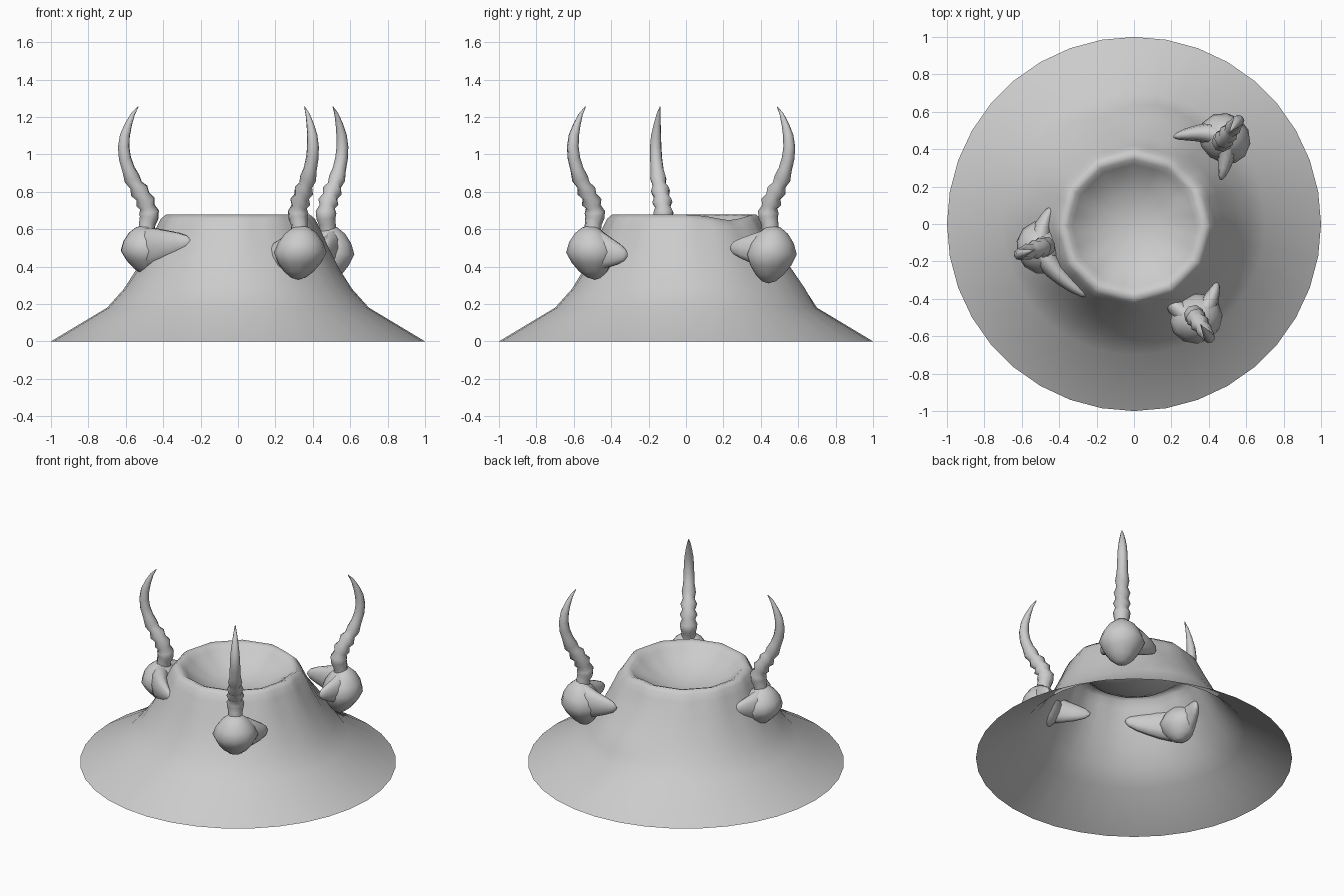
import bpy, bmesh, math
from mathutils import Vector

if "Cube" in bpy.data.objects:
    bpy.data.objects.remove(bpy.data.objects["Cube"])

grey = bpy.data.materials.new("plain grey")
grey.diffuse_color = (0.6, 0.6, 0.6, 1)
grey.use_nodes = True
grey.node_tree.nodes["Principled BSDF"].inputs["Base Color"].default_value = grey.diffuse_color


def finish(name, bm, angle):
    """Turn a bmesh into a smooth shaded grey object."""
    me = bpy.data.meshes.new(name)
    bm.to_mesh(me)
    bm.free()
    ob = bpy.data.objects.new(name, me)
    bpy.context.collection.objects.link(ob)
    me.materials.append(grey)
    bpy.ops.object.select_all(action='DESELECT')
    ob.select_set(True)
    bpy.context.view_layer.objects.active = ob
    bpy.ops.object.shade_smooth_by_angle(angle=math.radians(angle))
    return ob


def bridge(bm, rings):
    """Quads between successive closed rings."""
    for a, b in zip(rings, rings[1:]):
        n = len(a)
        for i in range(n):
            j = (i + 1) % n
            bm.faces.new((a[i], a[j], b[j], b[i]))


def tube(name, path, radii, sides, squash=1.0):
    """Tapered tube along a path; squash thins it sideways."""
    bm = bmesh.new()
    pts = [Vector(p) for p in path]
    rings = []
    for k, (p, r) in enumerate(zip(pts, radii)):
        t = (pts[min(k + 1, len(pts) - 1)] - pts[max(k - 1, 0)]).normalized()
        ref = Vector((0, 0, 1)) if abs(t.z) < 0.6 else Vector((0, 1, 0))
        u = t.cross(ref).normalized()
        v = u.cross(t)
        rings.append([bm.verts.new(p + r * (squash * math.cos(a) * u + math.sin(a) * v))
                      for a in (2 * math.pi * i / sides for i in range(sides))])
    bridge(bm, rings)
    bm.faces.new(rings[0])
    bm.faces.new(rings[-1])
    bmesh.ops.recalc_face_normals(bm, faces=bm.faces[:])
    return finish(name, bm, 65)


# Flared body, open below, turning over a rounded twelve sided rim into a shallow bowl
profile = [(1.0, 0, 0), (0.70, 0.18, 0), (0.61, 0.28, 0), (0.54, 0.39, 0.3),
           (0.48, 0.51, 0.6), (0.435, 0.61, 1), (0.412, 0.655, 1), (0.385, 0.678, 1),
           (0.355, 0.668, 1), (0.33, 0.645, 1), (0.27, 0.595, 0.6),
           (0.18, 0.55, 0.3), (0.09, 0.525, 0), (0.02, 0.518, 0)]
bm = bmesh.new()
rings = []
for r, z, poly in profile:
    ring = []
    for i in range(36):
        a = 2 * math.pi * i / 36
        off = (a % (math.pi / 6)) - math.pi / 12
        facet = math.cos(math.pi / 12) / math.cos(off)
        rr = r * (1 + poly * (facet - 1))
        if 0.2 < z < 0.45:      # slight swelling of the back flank
            rr += 0.04 * math.exp(-((a - 1.3) / 0.4) ** 2)
        dip = 0.03 * math.exp(-((a - 0.7) / 0.35) ** 2) if 0.63 < z else 0
        ring.append(bm.verts.new((rr * math.cos(a), rr * math.sin(a) - 0.01 * poly, z - dip)))
    rings.append(ring)
bridge(bm, rings)
bm.faces.new(rings[-1])
finish("flared_bowl", bm, 85)


def head(label, x, y, heading, drop, ears):
    """Head with a ridged horn and two ears; local +x points outward."""
    parts = []

    # Skull, widest above the middle, narrowing downwards
    bm = bmesh.new()
    bmesh.ops.create_uvsphere(bm, u_segments=12, v_segments=8, radius=1)
    for v in bm.verts:
        c = v.co.copy()
        taper = 1 - 0.3 * max(0, -c.z) - 0.2 * max(0, c.z)
        depth = 0.14 if c.x > 0 else 0.12
        v.co = Vector((depth * c.x * taper + 0.015 * c.z,
                       0.145 * c.y * taper, 0.485 - drop + (0.135 + drop) * c.z))
    parts.append(finish("skull_" + label, bm, 60))

    # Ears leaving sideways, then curling in around the bowl
    for side, (tx, ty, tz) in zip(("long", "short"), ears):
        path = []
        for t in (0, 0.2, 0.4, 0.6, 0.8, 0.94, 1.0):
            path.append((0.01 * (1 - t) + tx * t ** 1.7, ty * t,
                         0.49 + (tz - 0.49) * t))
        parts.append(tube("%s_ear_%s" % (side, label), path,
                          (0.12, 0.115, 0.10, 0.08, 0.058, 0.035, 0.01), 10, 0.55))

    # Horn with ridges on the lower half and a bare curved tip
    path = [(0, 0.58), (-0.005, 0.63), (-0.015, 0.66), (-0.015, 0.69), (-0.005, 0.72),
            (0.005, 0.745), (0.02, 0.775), (0.04, 0.805), (0.058, 0.835), (0.08, 0.87),
            (0.10, 0.92), (0.12, 0.98), (0.127, 1.04), (0.12, 1.10),
            (0.10, 1.16), (0.075, 1.215), (0.045, 1.255)]
    radii = (0.045, 0.046, 0.052, 0.056, 0.042, 0.056, 0.041, 0.053, 0.037, 0.045,
             0.036, 0.034, 0.032, 0.028, 0.02, 0.011, 0.002)
    parts.append(tube("horn_" + label, [(px, 0, pz) for px, pz in path], radii, 8))

    for ob in parts:
        ob.location = (x, y, 0)
        ob.rotation_euler.z = math.radians(heading)


# Three heads around the flank, each with its own ear tips
head("left", -0.49, -0.125, 197, 0, ((-0.15, 0.32, 0.535), (-0.11, -0.19, 0.52)))
head("front", 0.33, -0.50, 304, 0.01, ((-0.09, 0.20, 0.46), (-0.28, -0.10, 0.43)))
head("back", 0.48, 0.452, 52, 0.02, ((-0.155, 0.22, 0.50), (-0.18, -0.12, 0.50)))
